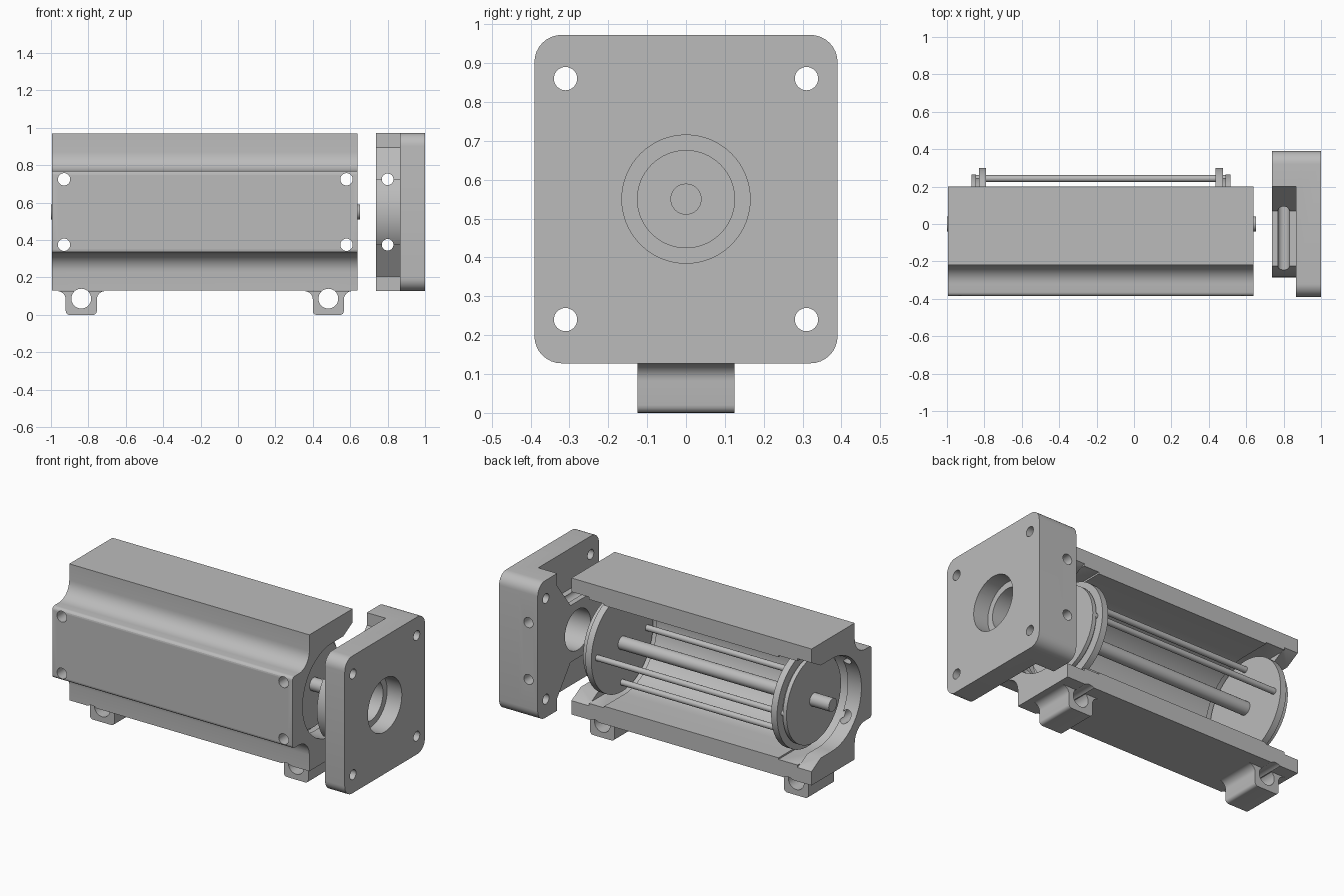
import bpy, bmesh
from math import sin, cos, pi, radians
from mathutils import Matrix, Vector

cube = bpy.data.objects.get("Cube")
if cube:
    bpy.data.objects.remove(cube, do_unlink=True)

MID = 0.55      # height of the bore axis
FRONT_HOLE_Z = (MID - 0.175, MID + 0.175)

grey = bpy.data.materials.new("plain grey")
grey.use_nodes = True
grey.diffuse_color = (0.5, 0.5, 0.5, 1)
for node in grey.node_tree.nodes:
    if node.type == 'BSDF_PRINCIPLED':
        node.inputs["Base Color"].default_value = (0.5, 0.5, 0.5, 1)
        node.inputs["Roughness"].default_value = 0.6

parts = []


def finish(name, bm):
    bmesh.ops.recalc_face_normals(bm, faces=bm.faces)
    mesh = bpy.data.meshes.new(name)
    bm.to_mesh(mesh)
    bm.free()
    mesh.materials.append(grey)
    obj = bpy.data.objects.new(name, mesh)
    bpy.context.collection.objects.link(obj)
    parts.append(obj)
    return obj


def prism(name, profile, axis, start, end):
    """Extrude a (y, z) profile along x, or an (x, z) profile along y."""
    bm = bmesh.new()
    if axis == 'X':
        verts = [bm.verts.new((start, a, b)) for a, b in profile]
        shift = Vector((end - start, 0, 0))
    else:
        verts = [bm.verts.new((a, start, b)) for a, b in profile]
        shift = Vector((0, end - start, 0))
    face = bm.faces.new(verts)
    new = bmesh.ops.extrude_face_region(bm, geom=[face])["geom"]
    bmesh.ops.translate(bm, vec=shift,
                        verts=[g for g in new if isinstance(g, bmesh.types.BMVert)])
    return finish(name, bm)


def rod(name, axis, start, end, radius, a, b, sides=32):
    """Cylinder along x at (y, z) = (a, b), or along y at (x, z) = (a, b)."""
    bm = bmesh.new()
    mid = (start + end) / 2
    place = (mid, a, b) if axis == 'X' else (a, mid, b)
    turn = Matrix.Rotation(pi / 2, 4, 'Y' if axis == 'X' else 'X')
    bmesh.ops.create_cone(bm, cap_ends=True, segments=sides, radius1=radius,
                          radius2=radius, depth=end - start,
                          matrix=Matrix.Translation(place) @ turn)
    return finish(name, bm)


def combine(target, other, operation='DIFFERENCE'):
    mod = target.modifiers.new("combine", 'BOOLEAN')
    mod.operation = operation
    mod.solver = 'EXACT'
    mod.object = other
    bpy.context.view_layer.objects.active = target
    bpy.ops.object.modifier_apply(modifier=mod.name)
    parts.remove(other)
    bpy.data.objects.remove(other, do_unlink=True)


def arc(cx, cy, r, start, end, steps=8):
    angles = [radians(start + (end - start) * i / steps) for i in range(steps + 1)]
    return [(cx + r * cos(t), cy + r * sin(t)) for t in angles]


def mirrored(half):
    """Upper half profile, relative to the bore axis, mirrored below it."""
    lower = [(y, -z) for y, z in reversed(half) if abs(z) > 1e-6]
    return [(y, MID + z) for y, z in half + lower]


# Housing: stepped body with concave shoulders
shell = [(0.2, 0.42), (-0.22, 0.42)] + arc(-0.32, 0.32, 0.1, 0, -90)
shell += arc(-0.365, 0.2, 0.02, 90, 180, 4)
housing = prism("housing", mirrored(shell), 'X', -0.995, 0.64)


# Stepped bore, open to the back
def cavity(radius, lip):
    return mirrored(lip + arc(0, 0, radius, 90, 180, 16))


end_bore = cavity(0.285, [(0.5, 0.335), (0.2, 0.335), (0.11, 0.285)])
seat = cavity(0.32, [(0.5, 0.32)])
main_bore = cavity(0.31, [(0.5, 0.31)])
for profile, start, end in ((end_bore, -1.1, -0.9), (end_bore, 0.52, 0.8),
                            (seat, -0.902, -0.77), (seat, 0.417, 0.522),
                            (main_bore, -0.772, 0.419)):
    combine(housing, prism("cutter", profile, 'X', start, end))

# Front fixing holes
for x in (-0.93, 0.58):
    for z in FRONT_HOLE_Z:
        combine(housing, rod("cutter", 'Y', -0.6, 0.1, 0.033, x, z))

# Feet with flared tops and a cross hole
for side, x in (("right", -0.838), ("left", 0.483)):
    half = arc(0.128, 0.082, 0.045, 90, 180) + arc(0.063, 0.02, 0.02, 0, -90, 4)
    outline = [(x + a, b) for a, b in half]
    outline += [(x - a, b) for a, b in reversed(half)]
    foot = prism(side + "_foot", outline, 'Y', -0.125, 0.125)
    for target in (foot, housing):
        combine(target, rod("cutter", 'Y', -0.7, 0.7, 0.053, x, 0.087))

# End flange: rounded square plate plus a tongued block
corner = 0.07
plate = arc(0.39 - corner, 0.4225 - corner, corner, 0, 90)
plate += arc(-0.39 + corner, 0.4225 - corner, corner, 90, 180)
flange = prism("flange", mirrored(plate), 'X', 0.866, 1.0)
tongue = arc(0.39 - corner, 0.4225 - corner, corner, 0, 90)
tongue += [(0.2, 0.4225), (0.2, 0.345), (0.07, 0.175)]
tongue += arc(0, 0, 0.285, 142, 180)
combine(flange, prism("block", mirrored(tongue), 'X', 0.737, 0.9), 'UNION')

# Flange bore, corner holes and cross holes
combine(flange, rod("cutter", 'X', 0.6, 1.1, 0.125, 0, MID, 64))
combine(flange, rod("cutter", 'X', 0.9, 1.1, 0.165, 0, MID, 64))
for y in (-0.31, 0.31):
    for z in (-0.31, 0.31):
        combine(flange, rod("cutter", 'X', 0.6, 1.1, 0.03, y, MID + z))
for z in FRONT_HOLE_Z:
    combine(flange, rod("cutter", 'Y', -0.6, 0.6, 0.031, 0.8, z))

# Rotor: shaft, two grooved end discs and four tie rods
rod("shaft", 'X', -1.0, 0.652, 0.04, 0, MID)
for side, inner, out in (("right", -0.79, -1), ("left", 0.435, 1)):
    for layer, near, far, radius in (("disc", 0, 0.04, 0.3),
                                     ("groove", 0.04, 0.055, 0.245),
                                     ("rim", 0.055, 0.08, 0.265)):
        a, b = sorted((inner + out * near, inner + out * far))
        rod(side + "_" + layer, 'X', a, b, radius, 0, MID, 64)
for i in range(4):
    t = i * pi / 2
    rod("tie_rod_%d" % (i + 1), 'X', -0.85, 0.495, 0.018,
        0.243 * cos(t), MID + 0.243 * sin(t), 20)

# Smooth curved surfaces, keep edges crisp
bpy.ops.object.select_all(action='DESELECT')
for obj in parts:
    obj.select_set(True)
bpy.context.view_layer.objects.active = housing
bpy.ops.object.shade_smooth_by_angle(angle=radians(30))
